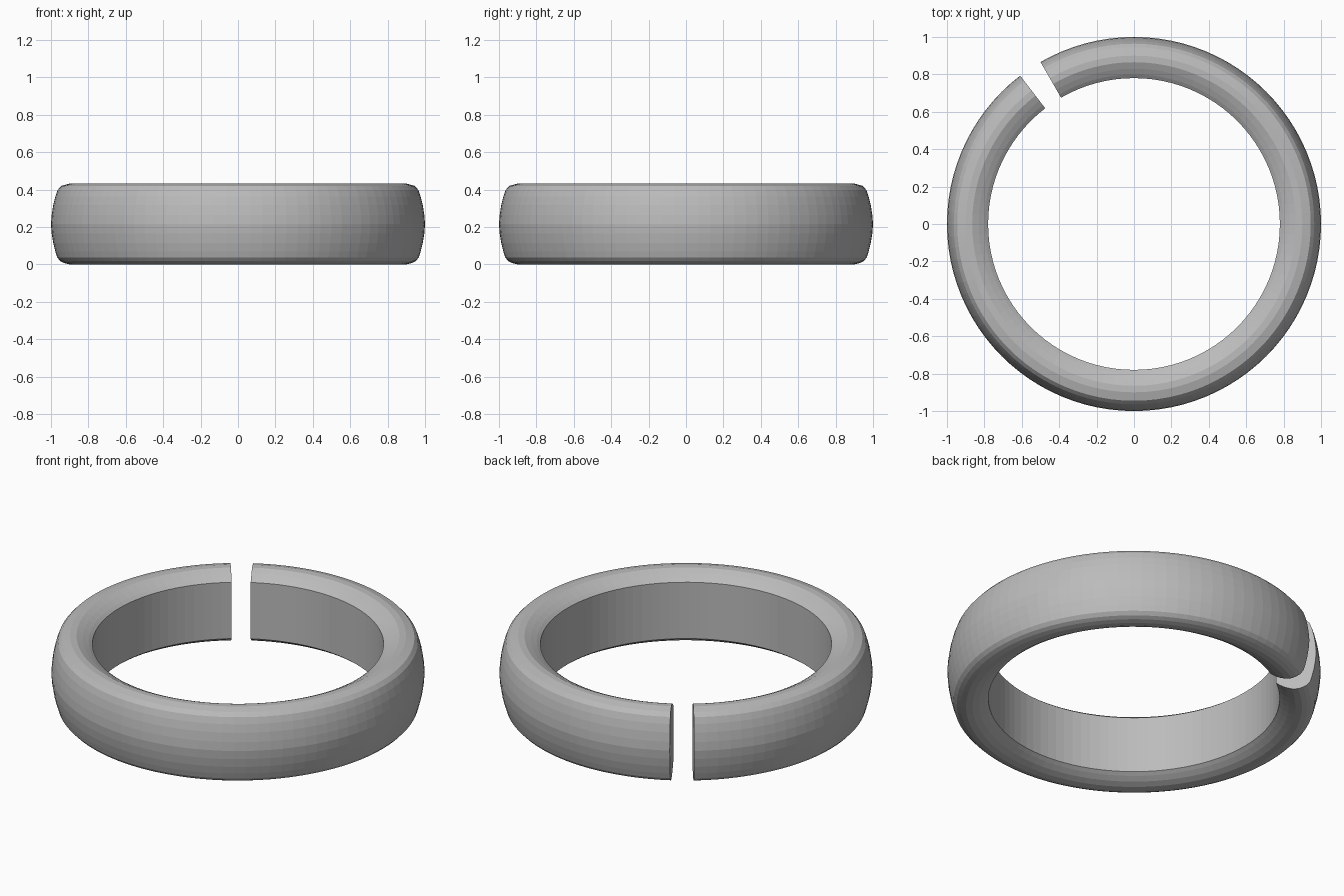
import bpy, bmesh, math

if "Cube" in bpy.data.objects:
    bpy.data.objects.remove(bpy.data.objects["Cube"])

# Ring cross-section as (radius, height), counter-clockwise from the inner bottom edge
PROFILE = [
    (0.78, 0.05), (0.80, 0.035), (0.83, 0.017), (0.865, 0.004), (0.90, 0.0),
    (0.928, 0.007), (0.95, 0.018), (0.967, 0.037), (0.977, 0.07), (0.988, 0.115),
    (0.996, 0.165), (1.0, 0.215), (0.996, 0.265), (0.988, 0.317), (0.977, 0.362),
    (0.964, 0.398), (0.945, 0.42), (0.90, 0.432), (0.865, 0.431), (0.83, 0.415),
    (0.80, 0.398), (0.78, 0.383),
]
SEGMENTS = 96
STEP = 2 * math.pi / SEGMENTS
FIRST, LAST = 34, 32 + SEGMENTS  # open gap from 120 to 127.5 degrees

bm = bmesh.new()

# Sweep the section around z, leaving the gap
rings = []
for i in range(FIRST, LAST + 1):
    a = i * STEP
    rings.append([bm.verts.new((r * math.cos(a), r * math.sin(a), z)) for r, z in PROFILE])
n = len(PROFILE)
for a, b in zip(rings, rings[1:]):
    for j in range(n):
        k = (j + 1) % n
        bm.faces.new((a[j], b[j], b[k], a[k]))

# Flat ends at the gap
bm.faces.new(rings[0])
bm.faces.new(rings[-1][::-1])
bmesh.ops.recalc_face_normals(bm, faces=bm.faces)

mesh = bpy.data.meshes.new("split_ring")
bm.to_mesh(mesh)
bm.free()
ring = bpy.data.objects.new("split_ring", mesh)
bpy.context.collection.objects.link(ring)

# Single plain grey
grey = bpy.data.materials.new("plain_grey")
grey.diffuse_color = (0.5, 0.5, 0.5, 1)
grey.use_nodes = True
grey.node_tree.nodes["Principled BSDF"].inputs["Base Color"].default_value = grey.diffuse_color
mesh.materials.append(grey)
